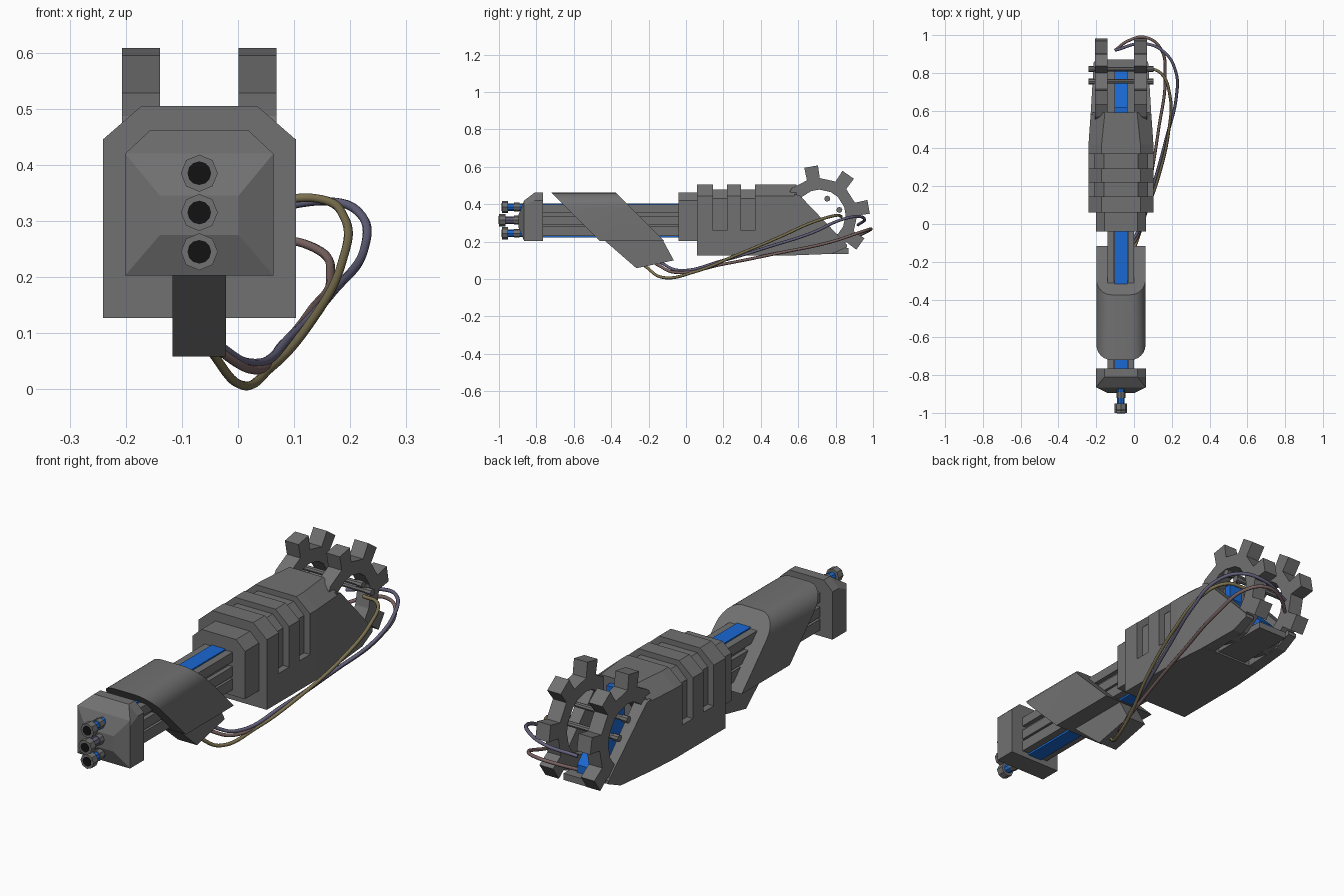
import bpy, bmesh, math

if "Cube" in bpy.data.objects:
    bpy.data.objects.remove(bpy.data.objects["Cube"])

CX = -0.069  # centre line of the weapon body


def mat(name, c):
    m = bpy.data.materials.new(name)
    m.diffuse_color = (*c, 1)
    m.use_nodes = True
    m.node_tree.nodes["Principled BSDF"].inputs["Base Color"].default_value = m.diffuse_color
    return m


GREY = mat("gunmetal", (0.165, 0.165, 0.165))
BLUE = mat("blue", (0.01, 0.14, 0.65))
BLACK = mat("black", (0.006, 0.006, 0.006))
TAN = mat("tan_hose", (0.20, 0.165, 0.08))
RED = mat("dull_red_hose", (0.19, 0.125, 0.12))
VIOLET = mat("violet_hose", (0.125, 0.12, 0.20))


def finish(name, bm, m, smooth=False):
    bmesh.ops.recalc_face_normals(bm, faces=bm.faces)
    me = bpy.data.meshes.new(name)
    bm.to_mesh(me)
    bm.free()
    me.materials.append(m)
    o = bpy.data.objects.new(name, me)
    bpy.context.collection.objects.link(o)
    if smooth:
        bpy.context.view_layer.objects.active = o
        o.select_set(True)
        bpy.ops.object.shade_smooth_by_angle(angle=math.radians(30))
        o.select_set(False)
    return o


def loft(name, loops, m, smooth=False):
    """Skin equal-length loops of 3D points and cap both ends."""
    bm = bmesh.new()
    rings = [[bm.verts.new(p) for p in lp] for lp in loops]
    n = len(rings[0])
    for a, b in zip(rings, rings[1:]):
        for i in range(n):
            j = (i + 1) % n
            bm.faces.new((a[i], a[j], b[j], b[i]))
    bm.faces.new(rings[0])
    bm.faces.new(rings[-1])
    return finish(name, bm, m, smooth)


def at_y(y, sec):
    return [(CX + x, y, z) for x, z in sec]


def side_prism(name, prof, x0, x1, m):
    """Side profile (y, z) extruded from x0 to x1, measured from the centre line."""
    return loft(name, [[(CX + x, y, z) for y, z in prof] for x in (x0, x1)], m)


def box(name, x0, x1, y0, y1, z0, z1, m):
    return side_prism(name, [(y0, z0), (y1, z0), (y1, z1), (y0, z1)], x0, x1, m)


def section(w, z0, zs, z1, wt):
    return [(-w, z0), (w, z0), (w, zs), (wt, z1), (-wt, z1), (-w, zs)]


def rod(name, p, axis, length, r, m, sides=8):
    bpy.ops.mesh.primitive_cylinder_add(
        vertices=sides, radius=r, depth=length, location=p,
        rotation=(math.pi / 2, 0, 0) if axis == "y" else (0, math.pi / 2, 0))
    o = bpy.context.object
    o.name = name
    o.data.materials.append(m)


# Three barrels with octagonal tips
for i, z in enumerate((0.385, 0.315, 0.245)):
    tip = -1.0 if i == 1 else -0.985
    rod("barrel", (CX, (tip - 0.85) / 2, z), "y", -0.86 - tip, 0.02, VIOLET if i == 1 else BLUE)
    rod("barrel_tip", (CX, tip + 0.017, z), "y", 0.034, 0.033, GREY)
    rod("barrel_collar", (CX, -0.905, z), "y", 0.03, 0.024, GREY)
    rod("bore", (CX, tip, z), "y", 0.004, 0.021, BLACK, 12)

# Front block with tapered nose
small = section(0.132, 0.203, 0.42, 0.462, 0.087)
loft("front_block", [
    at_y(-0.765, small), at_y(-0.81, small),
    at_y(-0.865, section(0.132, 0.203, 0.394, 0.42, 0.132)),
    at_y(-0.895, section(0.07, 0.275, 0.33, 0.345, 0.07))], GREY)

# Core with blue strip and side rails
box("blue_core", -0.035, 0.035, -0.78, 0.0, 0.222, 0.405, BLUE)
box("inner_core", -0.05, 0.05, -0.78, 0.0, 0.24, 0.39, GREY)
for s in (-1, 1):
    for z0, z1 in ((0.23, 0.28), (0.29, 0.335), (0.357, 0.4)):
        box("rail", s * 0.036, s * 0.07, -0.78, 0.0, z0, z1, GREY)

# Slanted shroud with rounded top, and the grip under it
arc = [(-0.13, 0.203), (0.13, 0.203)]
for k in range(7):
    a = math.radians(15 * k)
    arc.append((0.05 + 0.08 * math.cos(a), 0.382 + 0.08 * math.sin(a)))
arc += [(-x, z) for x, z in arc[:1:-1]]
loft("shroud", [[(CX + x, y + 0.462 - z, z) for x, z in arc] for y in (-0.72, -0.375)], GREY, True)
side_prism("grip", [(-0.44, 0.21), (-0.265, 0.058), (-0.065, 0.1), (-0.125, 0.21)], -0.048, 0.048, GREY)

# Receiver collar and ribbed body
loft("receiver_collar", [at_y(-0.04, small), at_y(0.08, small)], GREY)
full = section(0.172, 0.127, 0.445, 0.505, 0.103)
for y0, y1 in ((0.06, 0.145), (0.22, 0.295)):
    loft("body_rib", [at_y(y0, full), at_y(y1, full)], GREY)
right = [(0.172, 0.127), (0.172, 0.26), (0.142, 0.26), (0.142, 0.43), (0.09, 0.48)]
notch = right + [(-x, z) for x, z in right[::-1]]
for y0, y1 in ((0.145, 0.22), (0.295, 0.37)):
    loft("body_groove", [at_y(y0, notch), at_y(y1, notch)], GREY)
loft("rear_body", [at_y(0.37, full), at_y(0.42, full),
                   at_y(0.59, section(0.16, 0.127, 0.445, 0.505, 0.085))], GREY)

# Sloping rear side panels, narrowing to the back
panel = [(0.58, 0.127), (0.78, 0.135), (0.86, 0.17), (0.86, 0.185), (0.61, 0.445), (0.58, 0.455)]
for s in (-1, 1):
    loft("rear_side_panel", [
        [(CX + s * 0.1, y, z) for y, z in panel],
        [(CX + s * (0.16 - 0.06 * (y - 0.59)), y, z) for y, z in panel]], GREY)

# Toothed rings at the rear
CY, CZ = 0.715, 0.34
prof = []
for k in range(8):
    c = 10 + 45 * k
    if k in (0, 1, 2, 7):
        prof += [(c - 10, 0.2), (c - 8, 0.268), (c + 8, 0.268), (c + 10, 0.2)]
    else:
        prof += [(c - 10, 0.208), (c + 10, 0.208)]
for s in (-1, 1):
    bm = bmesh.new()
    rings = []
    for x, inner in ((0.07, 1), (0.07, 0), (0.138, 0), (0.138, 1)):
        rings.append([bm.verts.new((CX + s * x,
                                    CY + (0.138 if inner else r) * math.cos(math.radians(a)),
                                    CZ + (0.138 if inner else r) * math.sin(math.radians(a))))
                      for a, r in prof])
    for q in range(4):
        A, B = rings[q], rings[(q + 1) % 4]
        for i in range(len(prof)):
            j = (i + 1) % len(prof)
            bm.faces.new((A[i], A[j], B[j], B[i]))
    finish("toothed_ring", bm, GREY)

# Rear floor, blue insert and cross pins
box("rear_floor", -0.075, 0.075, 0.56, 0.87, 0.135, 0.165, GREY)
side_prism("blue_insert", [(0.55, 0.15), (0.83, 0.15), (0.83, 0.2), (0.62, 0.41), (0.62, 0.48), (0.55, 0.48)],
           -0.035, 0.035, BLUE)
for y, z in ((0.755, 0.43), (0.82, 0.37)):
    rod("cross_pin", (CX, y, z), "x", 0.33, 0.012, GREY)
    for s in (-1, 1):
        rod("pin_head", (CX + s * 0.157, y, z), "x", 0.03, 0.016, GREY)

# Loose hoses on the right side
hoses = {
    "tan_hose": (TAN, [(-0.05, -0.22, 0.07), (0.0, -0.13, 0.01), (0.06, 0.05, 0.04), (0.13, 0.25, 0.12),
                       (0.185, 0.5, 0.225), (0.19, 0.68, 0.305), (0.14, 0.80, 0.34), (0.05, 0.83, 0.335)]),
    "violet_hose": (VIOLET, [(-0.05, -0.14, 0.09), (0.02, -0.04, 0.047), (0.1, 0.2, 0.1), (0.17, 0.45, 0.175),
                             (0.225, 0.68, 0.25), (0.22, 0.81, 0.31), (0.16, 0.91, 0.335),
                             (0.05, 0.955, 0.32), (-0.1, 0.92, 0.29)]),
    "red_hose": (RED, [(-0.05, -0.16, 0.08), (0.02, -0.06, 0.036), (0.08, 0.2, 0.08), (0.13, 0.5, 0.14),
                       (0.165, 0.78, 0.2), (0.14, 0.93, 0.25), (0.06, 0.988, 0.268), (-0.03, 0.97, 0.255),
                       (-0.1, 0.92, 0.23)]),
}
for name, (m, pts) in hoses.items():
    cu = bpy.data.curves.new(name, "CURVE")
    cu.dimensions = "3D"
    cu.bevel_depth = 0.008
    cu.bevel_resolution = 2
    cu.use_fill_caps = True
    sp = cu.splines.new("BEZIER")
    sp.bezier_points.add(len(pts) - 1)
    for bp, p in zip(sp.bezier_points, pts):
        bp.co = p
        bp.handle_left_type = bp.handle_right_type = "AUTO"
    cu.materials.append(m)
    bpy.context.collection.objects.link(bpy.data.objects.new(name, cu))
